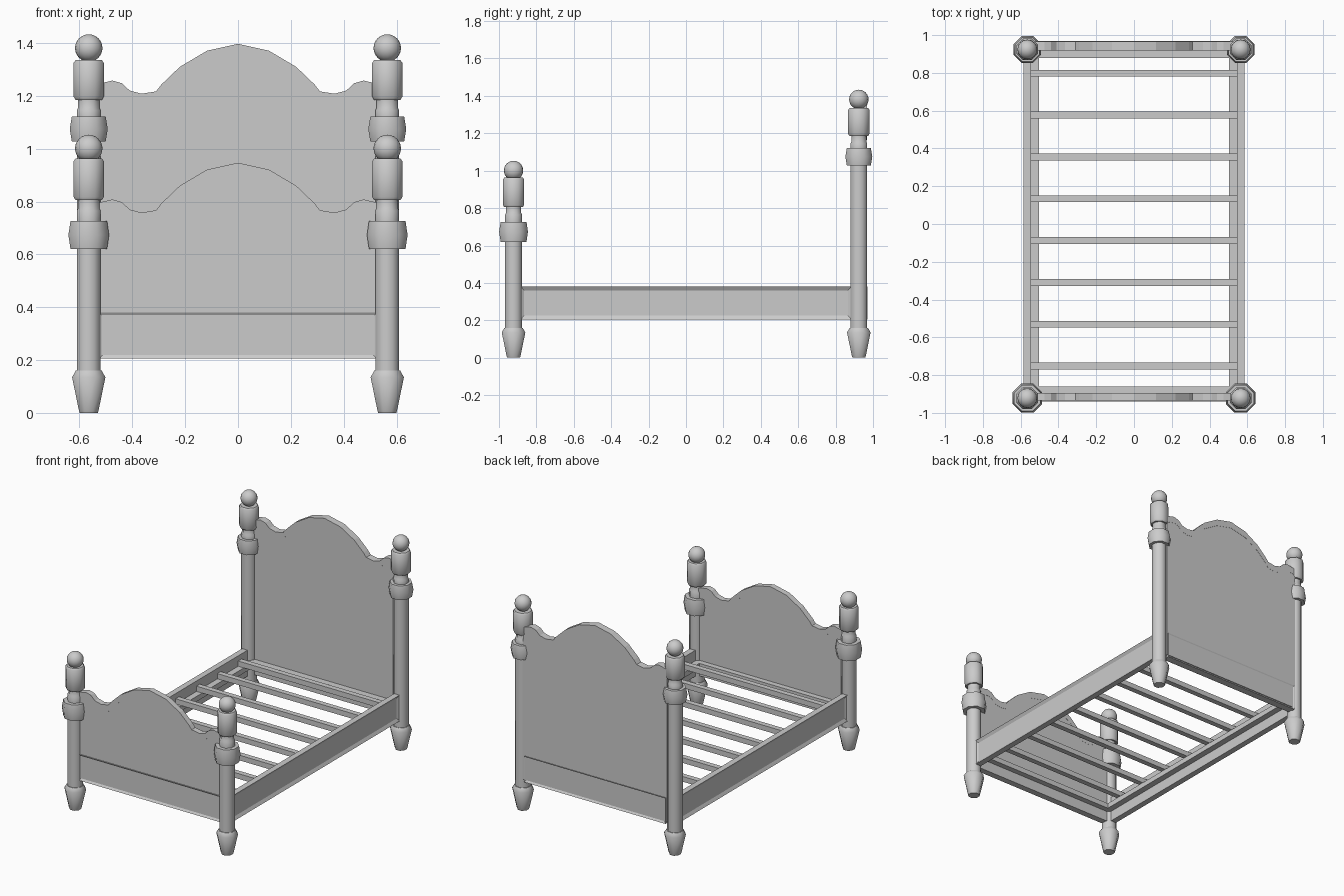
import bpy, bmesh, math
from mathutils import Vector

cube = bpy.data.objects.get("Cube")
if cube:
    bpy.data.objects.remove(cube, do_unlink=True)

grey = bpy.data.materials.new("plain_grey")
grey.use_nodes = True
grey.diffuse_color = (0.6, 0.6, 0.6, 1)
grey.node_tree.nodes["Principled BSDF"].inputs["Base Color"].default_value = (0.6, 0.6, 0.6, 1)


def finish(bm, name, smooth=None):
    bmesh.ops.recalc_face_normals(bm, faces=bm.faces)
    mesh = bpy.data.meshes.new(name)
    bm.to_mesh(mesh)
    bm.free()
    mesh.materials.append(grey)
    ob = bpy.data.objects.new(name, mesh)
    bpy.context.collection.objects.link(ob)
    if smooth:
        bpy.ops.object.select_all(action='DESELECT')
        ob.select_set(True)
        bpy.context.view_layer.objects.active = ob
        bpy.ops.object.shade_smooth_by_angle(angle=math.radians(smooth))
    return ob


def box(name, lo, hi, recess=None):
    """Box between two corners; the face pointing along recess gets a sunken panel."""
    lo, hi = Vector(lo), Vector(hi)
    bm = bmesh.new()
    bmesh.ops.create_cube(bm, size=1)
    for v in bm.verts:
        v.co = Vector([(lo[i] + hi[i]) / 2 + v.co[i] * (hi[i] - lo[i]) for i in range(3)])
    if recess:
        bm.normal_update()
        face = max(bm.faces, key=lambda f: f.normal.dot(Vector(recess)))
        bmesh.ops.inset_region(bm, faces=[face], thickness=0.028)
        bmesh.ops.translate(bm, verts=face.verts, vec=Vector(recess) * -0.012)
    return finish(bm, name)


def turned(name, profile, x, y, sides=8):
    """Eight-sided turned post from (radius, height) pairs."""
    bm = bmesh.new()
    rings = []
    for r, z in profile:
        r /= math.cos(math.pi / sides)
        angles = [(k + 0.5) * 2 * math.pi / sides for k in range(sides)]
        rings.append([bm.verts.new((x + r * math.cos(a), y + r * math.sin(a), z)) for a in angles])
    for a, b in zip(rings, rings[1:]):
        for k in range(sides):
            j = (k + 1) % sides
            bm.faces.new((a[k], a[j], b[j], b[k]))
    bm.faces.new(rings[0])
    bm.faces.new(rings[-1])
    return finish(bm, name, 50)


def ball(name, x, y, z, r):
    bm = bmesh.new()
    bmesh.ops.create_uvsphere(bm, u_segments=16, v_segments=12, radius=r)
    bmesh.ops.translate(bm, verts=bm.verts, vec=(x, y, z))
    return finish(bm, name, 60)


def plate(name, outline, y0, y1):
    """Outline in x and z, extruded along y."""
    bm = bmesh.new()
    face = bm.faces.new([bm.verts.new((x, y0, z)) for x, z in outline])
    new = bmesh.ops.extrude_face_region(bm, geom=[face])["geom"]
    verts = [g for g in new if isinstance(g, bmesh.types.BMVert)]
    bmesh.ops.translate(bm, verts=verts, vec=(0, y1 - y0, 0))
    return finish(bm, name)


# Scalloped top edge, given as half and mirrored; heights are below the peak
half = [(0.535, -0.153), (0.475, -0.139), (0.44, -0.149), (0.41, -0.177), (0.365, -0.189),
        (0.31, -0.18), (0.29, -0.154), (0.22, -0.087), (0.117, -0.026)]
crest = [(-x, z) for x, z in half] + [(0, 0)] + half[::-1]


def end_board(name, peak, y0, y1):
    top = [(x, peak + z) for x, z in crest]
    low = [(x, z - 0.045) for x, z in top]
    plate(name + "_panel", [(-0.535, 0.22)] + low + [(0.535, 0.22)], y0, y1)
    plate(name + "_crest_trim", top + low[::-1], y0 - 0.001, y1 + 0.001)


end_board("headboard", 1.397, 0.92, 0.966)
end_board("footboard", 0.947, -0.934, -0.897)

# Corner posts with ball finials
foot = [(0.034, 0), (0.037, 0.008), (0.063, 0.135), (0.049, 0.16), (0.045, 0.16)]


def post_profile(collar, cr, cap0, cap1):
    c0, c1 = collar
    return foot + [
        (0.045, c0), (cr - 0.008, c0), (cr, (c0 + c1) / 2), (cr - 0.008, c1), (0.045, c1),
        (0.045, cap0 - 0.04), (0.04, cap0 - 0.03), (0.04, cap0), (0.05, cap0),
        (0.057, cap0 + 0.012), (0.057, cap1 - 0.01), (0.05, cap1), (0.02, cap1)]


for side, x in (("left", 0.565), ("right", -0.565)):
    turned("front_post_" + side, post_profile((0.62, 0.727), 0.077, 0.805, 0.963), x, -0.922)
    turned("rear_post_" + side, post_profile((1.027, 1.122), 0.072, 1.185, 1.335), x, 0.924)
    ball("front_finial_" + side, x, -0.922, 1.001, 0.052)
    ball("rear_finial_" + side, x, 0.924, 1.381, 0.052)

    # Side rail and the ledge the slats rest on
    s = math.copysign(1, x)
    xs = sorted((s * 0.545, s * 0.585))
    box("side_rail_" + side, (xs[0], -0.885, 0.205), (xs[1], 0.885, 0.38), (s, 0, 0))
    xs = sorted((s * 0.503, s * 0.545))
    box("slat_ledge_" + side, (xs[0], -0.885, 0.275), (xs[1], 0.885, 0.31))

# End rails and their ledges
box("front_rail", (-0.527, -0.94, 0.205), (0.527, -0.897, 0.38), (0, -1, 0))
box("rear_rail", (-0.527, 0.92, 0.205), (0.527, 0.97, 0.38), (0, 1, 0))
box("front_ledge", (-0.545, -0.897, 0.275), (0.545, -0.86, 0.31))
box("rear_ledge", (-0.545, 0.878, 0.275), (0.545, 0.92, 0.31))

# Slats
for i in range(8):
    y = -0.752 + i * 0.2215
    box(f"slat_{i + 1}", (-0.545, y - 0.018, 0.31), (0.545, y + 0.018, 0.345))
